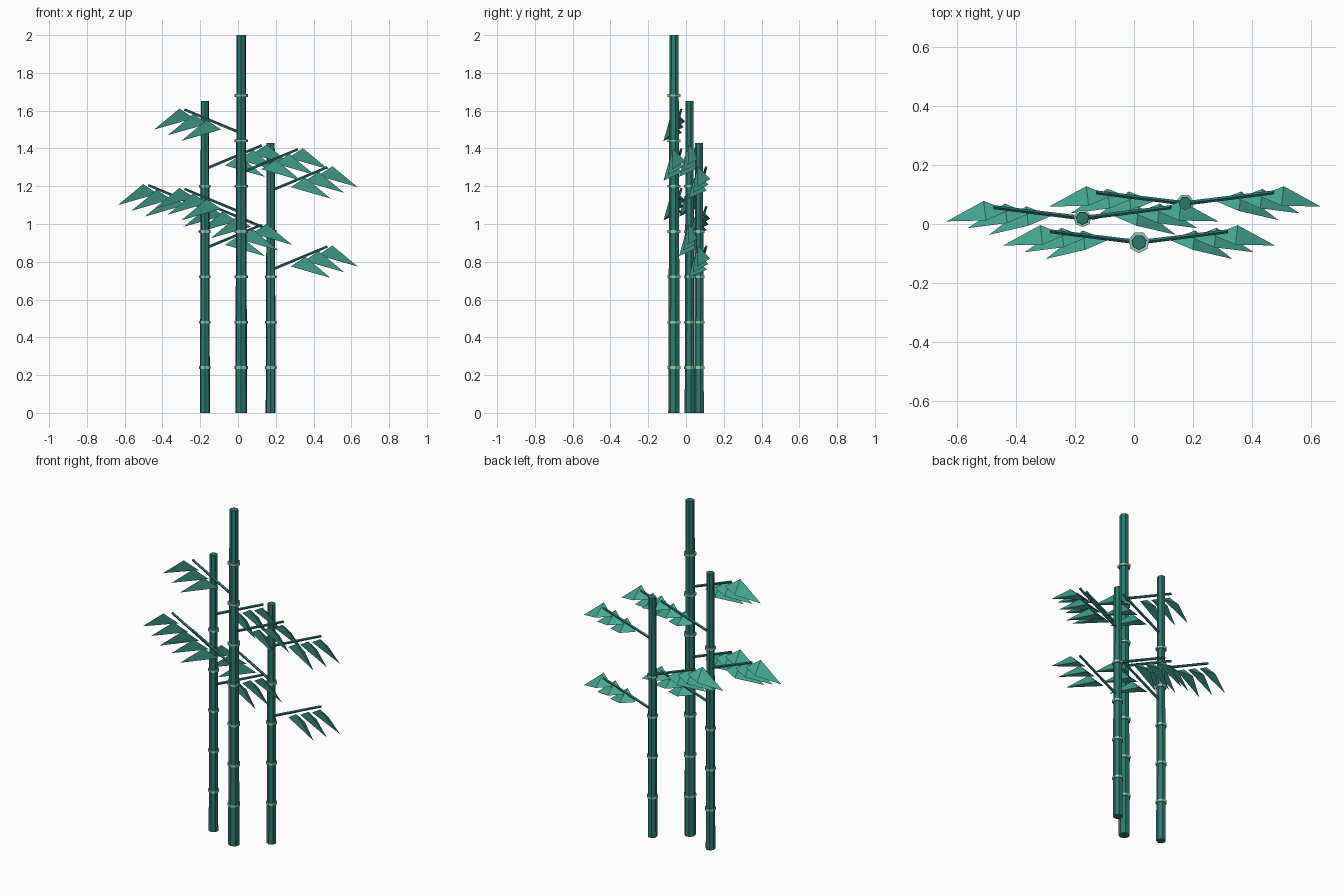
import bpy, bmesh
from mathutils import Vector, Matrix

if "Cube" in bpy.data.objects:
    bpy.data.objects.remove(bpy.data.objects["Cube"])


def material(name, rgb):
    m = bpy.data.materials.new(name)
    m.diffuse_color = (*rgb, 1)
    m.use_nodes = True
    m.node_tree.nodes["Principled BSDF"].inputs["Base Color"].default_value = m.diffuse_color
    return m


STALK = material("stalk_green", (0.028, 0.19, 0.165))
RING = material("node_green", (0.27, 0.63, 0.46))
TWIG = material("twig_green", (0.028, 0.19, 0.165))
LEAF = material("leaf_green", (0.06, 0.39, 0.30))


def finish(bm, name, mat):
    bmesh.ops.recalc_face_normals(bm, faces=bm.faces)
    me = bpy.data.meshes.new(name)
    bm.to_mesh(me)
    bm.free()
    me.materials.append(mat)
    ob = bpy.data.objects.new(name, me)
    bpy.context.collection.objects.link(ob)


def rod(bm, a, b, r1, r2, sides):
    # Tapered rod from a to b
    a, b = Vector(a), Vector(b)
    d = b - a
    rot = d.to_track_quat('Z', 'Y').to_matrix().to_4x4()
    bmesh.ops.create_cone(bm, cap_ends=True, segments=sides, radius1=r1, radius2=r2,
                          depth=d.length, matrix=Matrix.Translation((a + b) / 2) @ rot)


def leaf(bm, at, side, droop):
    # Slim diamond leaf: inner end, upper edge, tip, rear edge
    pts = ((-0.05, -0.012, -0.045), (0.027, -0.045, 0.006),
           (0.161, -0.048 - droop, -0.105), (0.035, 0.021, -0.062))
    v = [bm.verts.new(at + Vector((x * side, y, z))) for x, y, z in pts]
    for f in ((0, 1, 2), (0, 2, 3), (0, 3, 1), (1, 3, 2)):
        bm.faces.new([v[i] for i in f])


# name, x, y, height, base radius, top radius, node count, lowest twig z, first twig side
stalks = [
    ("left", -0.175, 0.02, 1.65, 0.027, 0.022, 5, 0.87, 1),
    ("middle", 0.017, -0.062, 2.0, 0.032, 0.025, 7, 1.06, -1),
    ("right", 0.173, 0.07, 1.43, 0.027, 0.022, 4, 0.755, 1),
]
for name, x, y, h, r1, r2, nodes, z0, first in stalks:
    # Main stalk
    bm = bmesh.new()
    rod(bm, (x, y, 0), (x, y, h), r1, r2, 7)
    finish(bm, name + "_stalk", STALK)

    # Node rings
    bm = bmesh.new()
    for i in range(1, nodes + 1):
        rod(bm, (x, y, 0.24 * i - 0.007), (x, y, 0.24 * i + 0.007), r1 + 0.004, r1 + 0.004, 7)
    finish(bm, name + "_node_rings", RING)

    # Alternating twigs with three leaves each
    twigs, leaves = bmesh.new(), bmesh.new()
    for k in range(3):
        side = first * (-1) ** k
        a = Vector((x, y, z0 + 0.21 * k))
        d = Vector((0.30 * side, 0.037, 0.125))
        rod(twigs, a, a + d, 0.008, 0.007, 5)
        for j in range(3):
            leaf(leaves, a + d * (1 - 0.24 * j), side, 0.014 * j)
    finish(twigs, name + "_twigs", TWIG)
    finish(leaves, name + "_leaves", LEAF)
